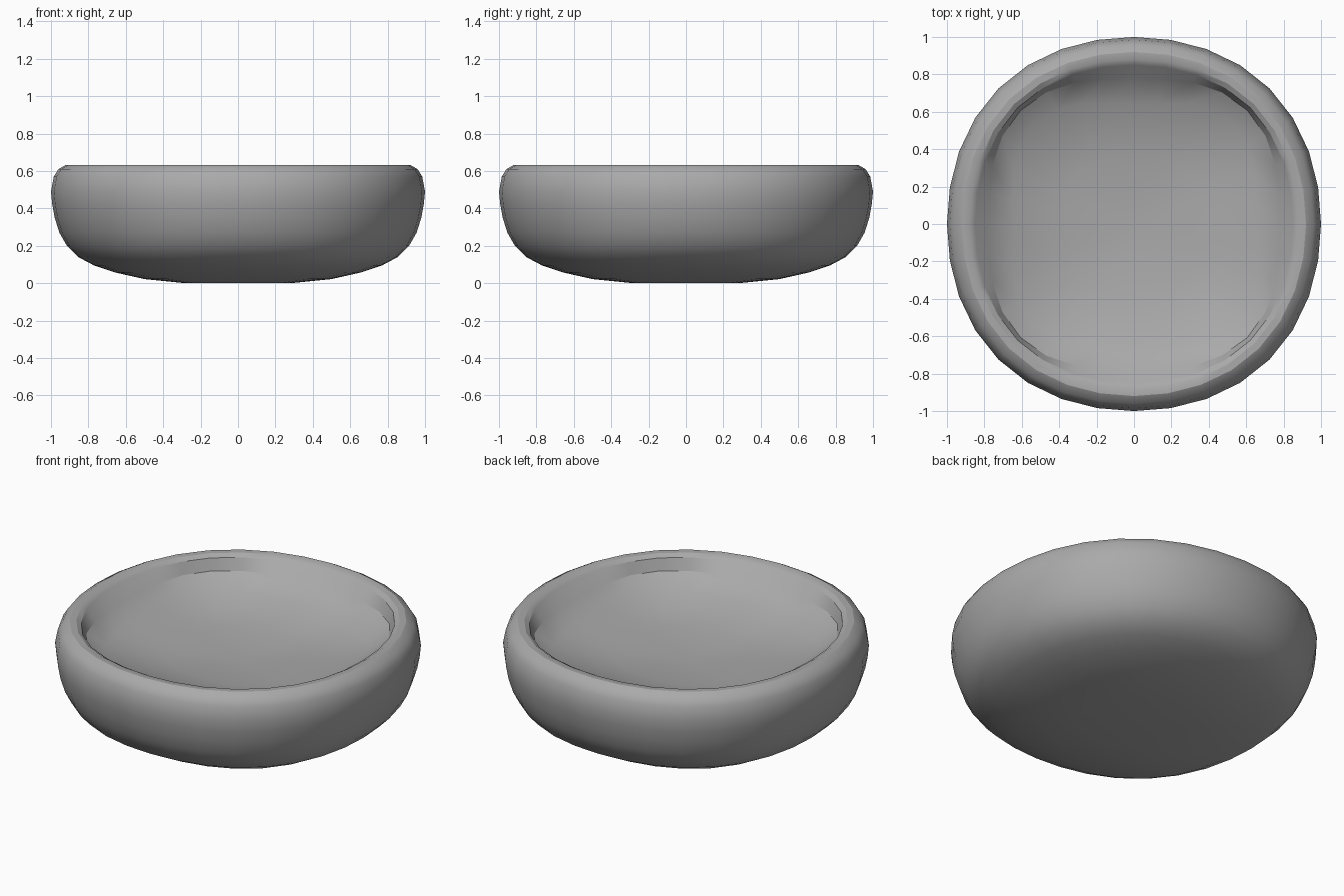
import bpy, bmesh, math

cube = bpy.data.objects.get("Cube")
if cube:
    bpy.data.objects.remove(cube, do_unlink=True)

# Plain grey clay
grey = bpy.data.materials.new("clay grey")
grey.use_nodes = True
color = (0.4, 0.4, 0.4, 1)
grey.diffuse_color = color
grey.node_tree.nodes["Principled BSDF"].inputs["Base Color"].default_value = color

# Rings from the underside, over the rim, to the inner floor:
# radius, height, extra radius on the diagonals (squareness)
RINGS = [
    (0.28, 0.0, 0.10), (0.50, 0.022, 0.08), (0.66, 0.058, 0.06),
    (0.77, 0.095, 0.05), (0.855, 0.14, 0.04), (0.915, 0.2, 0.03),
    (0.955, 0.27, 0.025), (0.98, 0.35, 0.025), (0.993, 0.42, 0.025),
    (1.0, 0.49, 0.025), (0.985, 0.57, 0.025), (0.96, 0.61, 0.025),
    (0.92, 0.633, 0.025), (0.88, 0.632, 0.03), (0.85, 0.615, 0.035),
    (0.78, 0.545, 0.10), (0.64, 0.475, 0.18), (0.36, 0.42, 0.12),
]
FLOOR_HEIGHT = 0.40
SIDES = 32


def ring_verts(bm, radius, height, square):
    verts = []
    for i in range(SIDES):
        a = math.tau * i / SIDES
        r = radius * (1 + square * math.sin(2 * a) ** 2)
        verts.append(bm.verts.new((r * math.cos(a), r * math.sin(a), height)))
    return verts


# Bowl with thick rounded rim and shallow dished floor
bm = bmesh.new()
rings = [ring_verts(bm, *ring) for ring in RINGS]
for low, high in zip(rings, rings[1:]):
    for i in range(SIDES):
        j = (i + 1) % SIDES
        bm.faces.new((low[i], low[j], high[j], high[i]))

# Close the underside and the floor
bm.faces.new(rings[0][::-1])
middle = bm.verts.new((0, 0, FLOOR_HEIGHT))
for i in range(SIDES):
    bm.faces.new((rings[-1][i], rings[-1][(i + 1) % SIDES], middle))
bmesh.ops.recalc_face_normals(bm, faces=bm.faces)

mesh = bpy.data.meshes.new("bowl")
bm.to_mesh(mesh)
bm.free()
mesh.materials.append(grey)
bowl = bpy.data.objects.new("bowl", mesh)
bpy.context.collection.objects.link(bowl)

# Soft shading all round the bowl
bpy.ops.object.select_all(action="DESELECT")
bowl.select_set(True)
bpy.context.view_layer.objects.active = bowl
bpy.ops.object.shade_smooth_by_angle(angle=math.radians(30))
